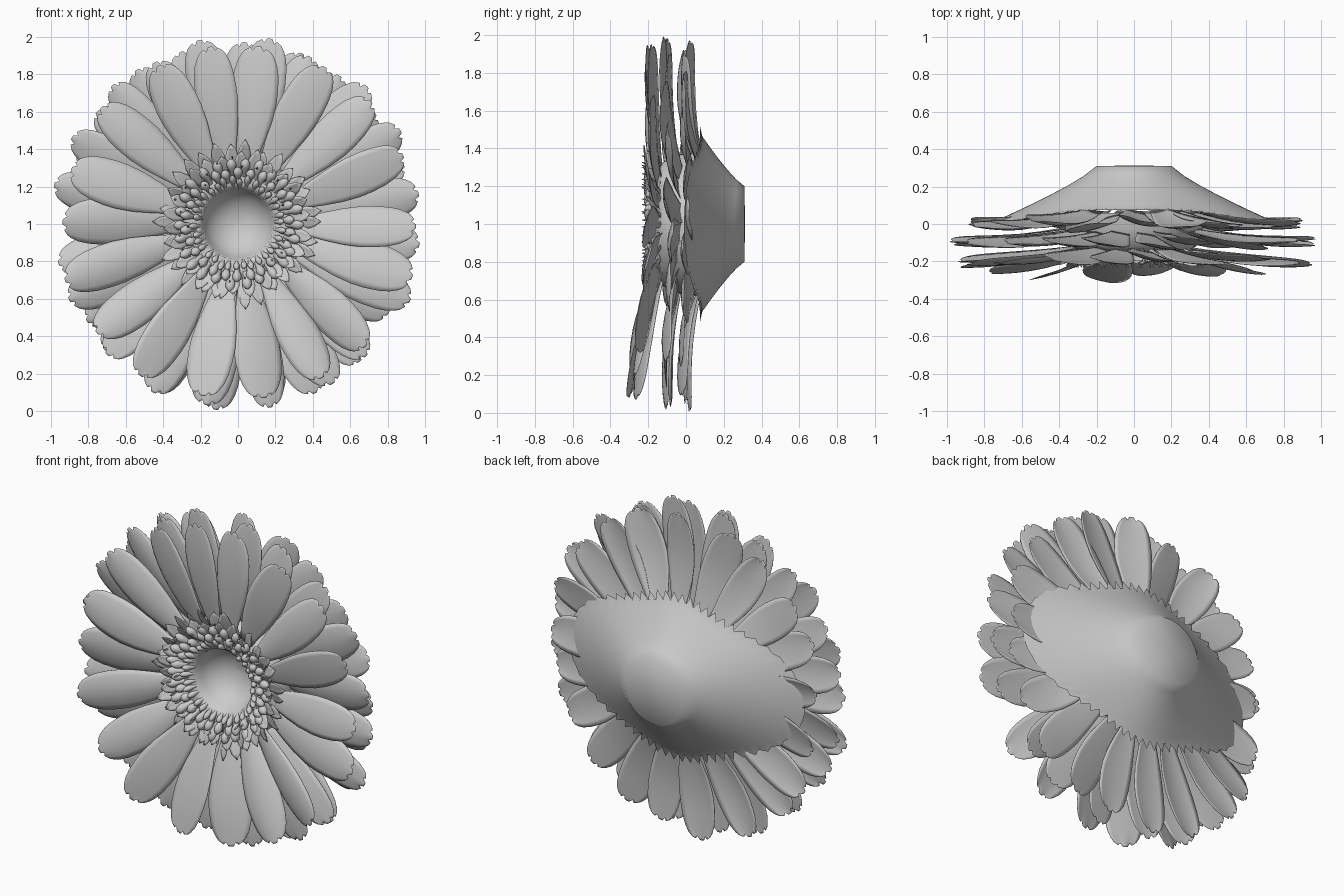
import bpy, bmesh, math, random
from mathutils import Vector

if "Cube" in bpy.data.objects:
    bpy.data.objects.remove(bpy.data.objects["Cube"])

random.seed(4)
CENTRE = Vector((0, 0, 1))
RAY = [(0, .36), (.12, .5), (.25, .69), (.4, .88), (.55, .99), (.66, 1),
       (.78, .95), (.87, .85), (.94, .7), (.98, .57), (1, .46)]
POINTED = [(0, .5), (.3, .85), (.55, 1), (.8, .65), (1, .08)]


def polar(r, a, y, side=0):
    """Point at radius r and angle a round the flower axis, moved sideways."""
    return CENTRE + Vector((r * math.cos(a) - side * math.sin(a), y,
                            r * math.sin(a) + side * math.cos(a)))


def finish(bm, name):
    bmesh.ops.recalc_face_normals(bm, faces=bm.faces)
    me = bpy.data.meshes.new(name)
    bm.to_mesh(me)
    bm.free()
    me.shade_smooth()
    ob = bpy.data.objects.new(name, me)
    bpy.context.collection.objects.link(ob)


def skin(bm, rows):
    """Join closed rows of points with quads."""
    rows = [[bm.verts.new(p) for p in row] for row in rows]
    n = len(rows[0])
    for a, b in zip(rows, rows[1:]):
        for j in range(n):
            k = (j + 1) % n
            bm.faces.new((a[j], a[k], b[k], b[j]))
    return rows


def petal(bm, a, r0, r1, y0, y1, half, shape, cols=8, bow=0., cup=.02,
          twist=0., notch=0., depth=.007, swing=0.):
    """Petal with a lens-shaped section; notch cuts small teeth in its tip."""
    rows = []
    for t, w in shape:
        front, back = [], []
        for j in range(cols + 1):
            v = 2 * j / cols - 1
            cut = .03 * v * v + (notch if abs(abs(v) - .5) < .01 else 0)
            r = r0 + (r1 - r0) * t * (1 - cut * t ** 8)
            y = y0 + (y1 - y0) * t + bow * math.sin(math.pi * t) \
                + cup * w * v * v + twist * w * v * half
            d = (depth * (1 - v * v) * w + .0015) * (1 - .8 * t ** 8)
            side = half * w * v + swing * t * t
            front.append(polar(r, a, y - d, side))
            back.append(polar(r, a, y + d, side))
        rows.append(front + back[::-1])
    rows = skin(bm, rows)
    for row in (rows[0], rows[-1]):
        n = len(row)
        for j in range(n // 2 - 1):
            bm.faces.new((row[j], row[j + 1], row[n - 2 - j], row[n - 1 - j]))


def bud(bm, a, r0, y0, r1, y1, width):
    """Small closed floret running from (r0, y0) out to (r1, y1)."""
    dr, dy = r1 - r0, y1 - y0
    length = math.hypot(dr, dy)
    rows = []
    for t, w in [(0, .5), (.3, .62), (.58, 1), (.8, .9), (.93, .5), (1, .1)]:
        row = []
        for j in range(8):
            b = math.tau * j / 8
            up = math.cos(b) * w * width
            row.append(polar(r0 + dr * t - dy / length * up, a,
                             y0 + dy * t + dr / length * up, math.sin(b) * w * width))
        rows.append(row)
    rows = skin(bm, rows)
    bm.faces.new(rows[-1])


# Three whorls of long notched ray petals
layers = [("front_petals", 18, .0, .30, .965, -.13, -.20, .118, -.02, .085),
          ("middle_petals", 20, .16, .33, 1.0, -.03, -.10, .112, -.03, .0),
          ("back_petals", 21, .07, .36, .995, .065, .0, .108, -.035, 0)]
for name, count, start, r0, r1, y0, y1, half, bow, droop in layers:
    bm = bmesh.new()
    for i in range(count):
        a = start + math.tau * i / count + random.uniform(-.05, .05)
        tip = y1 - droop * max(0, -math.sin(a)) + random.uniform(-.02, .02)
        reach = r1 + random.uniform(-.03, .008)
        if name == "back_petals":
            reach -= .08 * math.cos(a) ** 4
        petal(bm, a, r0, reach, y0 + random.uniform(-.02, .01), tip,
              half * random.uniform(.92, 1.08), RAY, bow=bow,
              cup=random.uniform(0, .025), twist=random.uniform(-.28, .28),
              notch=.03, swing=random.uniform(-.02, .02))
    finish(bm, name)

# Short pointed petals framing the disc
bm = bmesh.new()
for count, start, r0, r1, y0, y1, half in [(30, 0, .28, .44, -.13, -.19, .036),
                                           (26, .09, .27, .395, -.15, -.205, .036)]:
    for i in range(count):
        a = start + math.tau * i / count + random.uniform(-.05, .05)
        petal(bm, a, r0, r1 + random.uniform(-.035, .02), y0,
              y1 + random.uniform(-.02, .01), half, POINTED, cols=4, cup=-.01,
              twist=random.uniform(-.5, .5), depth=.008)
finish(bm, "short_pointed_petals")

# Rings of plump disc florets
bm = bmesh.new()
for count, start, r0, y0, r1, y1, width in [(26, 0, .26, -.15, .355, -.205, .027),
                                            (26, .1, .23, -.15, .30, -.205, .025),
                                            (34, .05, .195, -.13, .25, -.195, .017)]:
    for i in range(count):
        a = start + math.tau * i / count + random.uniform(-.03, .03)
        bud(bm, a, r0, y0, r1 + random.uniform(-.015, .015),
            y1 + random.uniform(-.012, .012), width)
finish(bm, "disc_florets")

# Fine stamens standing out of the disc
bm = bmesh.new()
for i in range(30):
    a = math.tau * i / 30 + random.uniform(-.06, .06)
    r = random.uniform(.25, .36)
    bud(bm, a, r, -.17, r + .012, -.235, .005)
finish(bm, "stamens")

# Hollow centre and the receptacle under the florets
bm = bmesh.new()
profile = [(.002, .02), (.06, .012), (.11, -.01), (.15, -.045), (.18, -.09), (.192, -.14),
           (.215, -.155), (.27, -.155), (.33, -.12), (.37, -.03), (.38, .06)]
rows = skin(bm, [[polar(r, math.tau * j / 48, y) for j in range(48)] for r, y in profile])
bm.faces.new(rows[0])
finish(bm, "hollow_centre")

# Calyx at the back: blunt end flaring to a toothed rim, drawn out sideways
bm = bmesh.new()
N = 112
rows = [[polar(.002, math.tau * j / N, .312) for j in range(N)]]
for s in [0, .12, .25, .4, .55, .7, .85, .94, 1]:
    row = []
    for j in range(N):
        a = math.tau * j / N
        wide = abs(math.cos(a)) ** 5
        rim = .48 + .32 * wide
        if s == 1:
            rim += (.035 if j % 2 else -.02) * (1 - wide)
        y_rim = .075 - .085 * wide
        row.append(polar(.2 + (rim - .2) * s, a, .31 - (.31 - y_rim) * s ** .82))
    rows.append(row)
rows = skin(bm, rows)
bm.faces.new(rows[0])
finish(bm, "calyx")
